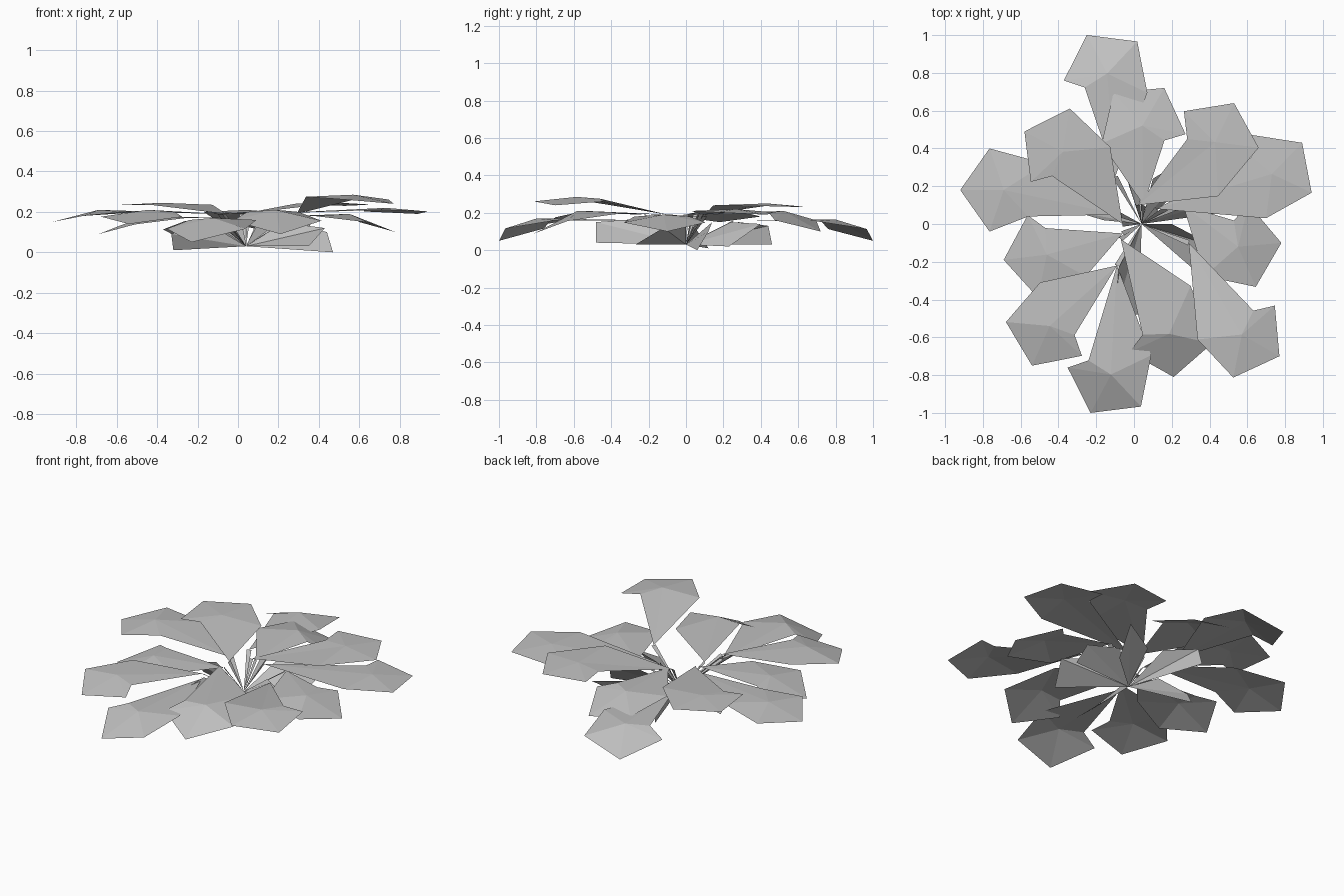
import bpy
from math import radians
from mathutils import Vector, Matrix

cube = bpy.data.objects.get("Cube")
if cube:
    bpy.data.objects.remove(cube)

grey = bpy.data.materials.new("leaf grey")
grey.use_nodes = True
grey.diffuse_color = (0.52, 0.52, 0.52, 1)
grey.node_tree.nodes["Principled BSDF"].inputs["Base Color"].default_value = (0.52, 0.52, 0.52, 1)

ROOT = Vector((0.04, 0, 0.03))
SHORT, LONG = 0.24, 0.42


def add_mesh(name, points, faces):
    mesh = bpy.data.meshes.new(name)
    mesh.from_pydata(points, [], faces)
    mesh.materials.append(grey)
    bpy.context.collection.objects.link(bpy.data.objects.new(name, mesh))


def add_leaf(name, tip, heading, left, right, base, tip_z, neck_z):
    """Five-cornered head on a tapering neck; left and right set the shoulder distances."""
    turn = Matrix.Rotation(radians(heading), 2)

    def at(back, side, z):
        p = Vector(tip) + turn @ Vector((-back, side))
        return Vector((p.x, p.y, z))

    cheek_z = tip_z + 0.6 * (neck_z - tip_z)
    points = [at(0, 0, tip_z),
              at(0.155, 0.22, cheek_z), at(left, 0.14, neck_z),
              Vector((*base, min(0.19, neck_z))),
              at(right, -0.14, neck_z), at(0.155, -0.22, cheek_z),
              at(0.23, 0, max(neck_z, cheek_z) + 0.01)]
    add_mesh(name, points, [(i, (i + 1) % 6, 6) for i in range(6)])
    # Thin stalk down to the root
    end = points[3]
    across = Vector((end.y, -end.x, 0)).normalized() * 0.014
    add_mesh(name + "_stalk", [ROOT, end + across, end - across], [(0, 1, 2)])


def add_blade(name, low, high, inner):
    """Steep folded leaf rising from the root."""
    add_mesh(name, [ROOT, Vector(low), Vector(high), Vector(inner)],
             [(0, 1, 2), (0, 2, 3)])


# Outer leaves: tip, heading, left and right shoulder, base, tip height, neck height
leaves = {
    "back_leaf": ((-0.25, 1.0), 118, SHORT, LONG, (-0.1, 0.25), 0.05, 0.155),
    "back_right_leaf": ((-0.58, 0.49), 152, SHORT, LONG + 0.02, (-0.06, 0), 0.235, 0.235),
    "right_leaf": ((-0.92, 0.18), 180, 0.36, 0.45, (-0.08, 0.05), 0.15, 0.2),
    "low_right_leaf": ((-0.69, -0.19), 187, LONG, SHORT, (-0.06, -0.05), 0.09, 0.17),
    "front_right_leaf": ((-0.54, -0.75), 246, SHORT, LONG, (-0.09, -0.22), 0.14, 0.2),
    "front_leaf": ((-0.23, -1.0), 242, LONG, SHORT, (-0.09, -0.22), 0.05, 0.16),
    "front_low_leaf": ((0.21, -0.81), 276, LONG + 0.05, SHORT, (-0.07, -0.08), 0.09, 0.2),
    "front_left_leaf": ((0.77, -0.7), 330, SHORT, LONG, (0.29, -0.1), 0.24, 0.275),
    "left_leaf": ((0.78, -0.1), 5, SHORT, LONG, (0.26, 0.1), 0.1, 0.18),
    "left_high_leaf": ((0.89, 0.43), 46, SHORT, LONG, (0.12, 0.08), 0.19, 0.21),
    "back_left_leaf": ((0.53, 0.64), 64, 0.28, 0.48, (0.02, 0.1), 0.23, 0.24),
    "back_low_leaf": ((0.16, 0.72), 60, LONG, SHORT, (0.05, 0.1), 0.1, 0.2),
}
for name, data in leaves.items():
    add_leaf(name, *data)

# Inner steep blades: low corner, high corner, inner corner
blades = {
    "left_blade": ((0.47, 0.06, 0), (0.44, 0.12, 0.1), (0.22, 0.14, 0.15)),
    "right_blade": ((-0.32, 0.12, 0.01), (-0.33, 0.07, 0.09), (-0.16, 0.02, 0.15)),
    "front_blade": ((0.03, -0.48, 0.04), (-0.1, -0.48, 0.15), (-0.08, -0.22, 0.17)),
    "back_blade": ((-0.11, 0.46, 0.03), (-0.1, 0.44, 0.13), (0.02, 0.28, 0.15)),
    "front_left_blade": ((0.35, -0.27, 0.03), (0.43, -0.12, 0.12), (0.2, 0, 0.15)),
    "back_left_blade": ((0.3, 0.23, 0.02), (0.36, 0.4, 0.14), (0.1, 0.24, 0.15)),
}
for name, corners in blades.items():
    add_blade(name, *corners)
